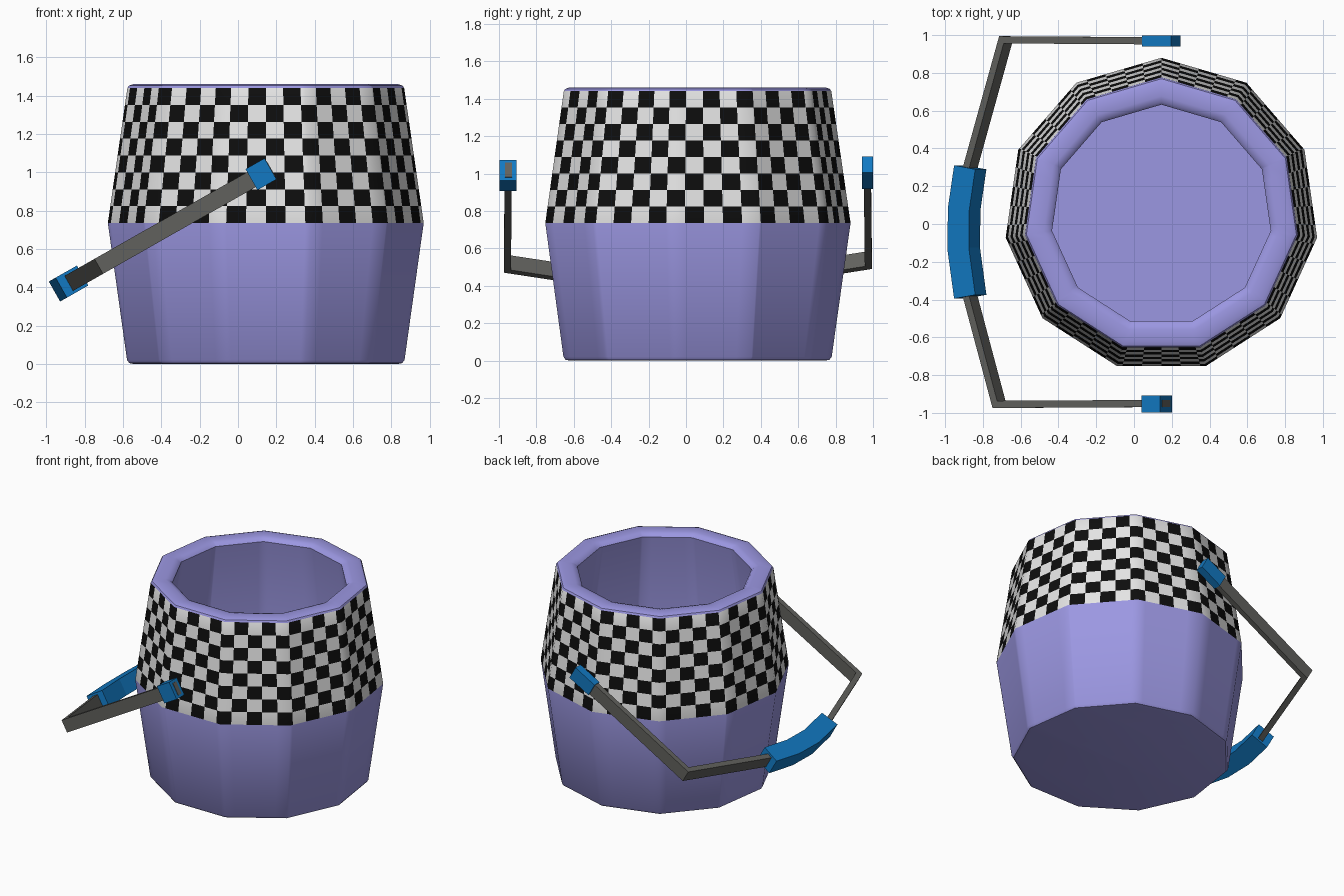
import bpy, bmesh, math
from mathutils import Vector

if "Cube" in bpy.data.objects:
    bpy.data.objects.remove(bpy.data.objects["Cube"])


def material(name, rgb):
    m = bpy.data.materials.new(name)
    m.diffuse_color = (*rgb, 1)
    m.use_nodes = True
    m.node_tree.nodes["Principled BSDF"].inputs["Base Color"].default_value = m.diffuse_color
    return m


LAVENDER = material("lavender", (0.33, 0.31, 0.76))
WHITE = material("white", (0.78, 0.78, 0.78))
BLACK = material("black", (0.004, 0.004, 0.004))
BLUE = material("blue", (0.006, 0.19, 0.54))
GREY = material("dark_grey", (0.12, 0.12, 0.11))


def finish(bm, name, mats, angle=None):
    bmesh.ops.recalc_face_normals(bm, faces=bm.faces)
    me = bpy.data.meshes.new(name)
    bm.to_mesh(me)
    bm.free()
    ob = bpy.data.objects.new(name, me)
    bpy.context.collection.objects.link(ob)
    for m in mats:
        me.materials.append(m)
    if angle:
        bpy.ops.object.select_all(action='DESELECT')
        ob.select_set(True)
        bpy.context.view_layer.objects.active = ob
        bpy.ops.object.shade_smooth_by_angle(angle=math.radians(angle))
    return ob


# Bucket: eleven-sided lathe, with extra cuts for the checker columns
SIDES, COLS, ROWS = 11, 50, 8
CX, CY = 0.145, 0.047
Z0, Z1, R0, R1 = 0.735, 1.44, 0.833, 0.73
cuts = sorted({round(k * SIDES / COLS, 5) for k in range(COLS)} | {float(i) for i in range(SIDES)})


def on_polygon(s, r, z):
    def corner(i):
        a = math.pi / 2 + i * 2 * math.pi / SIDES
        return Vector((CX + r * math.cos(a), CY + r * math.sin(a), z))
    i = int(s)
    return corner(i).lerp(corner(i + 1), s - i)


band = [(R0 + (R1 - R0) * k / ROWS, Z0 + (Z1 - Z0) * k / ROWS) for k in range(ROWS + 1)]
first = 3                                   # profile index where the band starts
profile = [(0.70, 0), (0.72, 0.004), (0.732, 0.02)] + band + [
    (0.722, 1.452), (0.70, 1.46), (0.63, 1.46), (0.60, 1.452), (0.585, 1.435),
    (0.69, 0.735), (0.605, 0.14)]

bm = bmesh.new()
rings = [[bm.verts.new(on_polygon(s, r, z)) for s in cuts] for r, z in profile]
n = len(cuts)
for j in range(len(rings) - 1):
    for i in range(n):
        k = (i + 1) % n
        f = bm.faces.new((rings[j][i], rings[j][k], rings[j + 1][k], rings[j + 1][i]))
        row = j - first
        if 0 <= row < ROWS:
            end = cuts[i + 1] if i + 1 < n else SIDES
            col = int((cuts[i] + end) / 2 * COLS / SIDES)
            f.material_index = 2 if (col + ROWS - 1 - row) % 2 == 0 else 1
bm.faces.new(rings[0])
bm.faces.new(rings[-1])
finish(bm, "bucket", [LAVENDER, WHITE, BLACK], 35)

# Handle plane: t runs outward and down from the pivot, p is square to the plane
TILT = math.radians(29.6)
PX, PZ = 0.12, 0.99


def place(t, y, p):
    c, s = math.cos(TILT), math.sin(TILT)
    return Vector((PX - t * c - p * s, y, PZ - t * s + p * c))


def sweep(name, path, width, height, mat):
    """Mitred rectangular bar along (t, y) points."""
    pts = [Vector(p) for p in path]
    bm = bmesh.new()
    rings = []
    for i, p in enumerate(pts):
        a = (p - pts[i - 1]).normalized() if i else None
        b = (pts[i + 1] - p).normalized() if i + 1 < len(pts) else None
        a, b = a or b, b or a
        na, nb = Vector((-a.y, a.x)), Vector((-b.y, b.x))
        m = (na + nb).normalized()
        m *= width / 2 / m.dot(na)
        rings.append([bm.verts.new(place(p.x + u * m.x, p.y + u * m.y, v * height / 2))
                      for u, v in ((-1, -1), (1, -1), (1, 1), (-1, 1))])
    for r, q in zip(rings, rings[1:]):
        for i in range(4):
            k = (i + 1) % 4
            bm.faces.new((r[i], r[k], q[k], q[i]))
    bm.faces.new(rings[0])
    bm.faces.new(rings[-1])
    return finish(bm, name, [mat])


grip = [(1.135, 0.30), (1.172, 0.08), (1.175, -0.13), (1.135, -0.385)]
sweep("handle_bar", [(0.0, 0.97), (0.92, 0.975)] + grip + [(0.96, -0.955), (-0.06, -0.95)],
      0.038, 0.09, GREY)
sweep("handle_grip", grip, 0.13, 0.12, BLUE)
# Pivot sleeves at both handle ends
sweep("back_sleeve", [(-0.117, 0.97), (0.06, 0.97)], 0.058, 0.10, BLUE)
sweep("front_sleeve", [(-0.057, -0.952), (0.057, -0.952)], 0.09, 0.126, BLUE)
